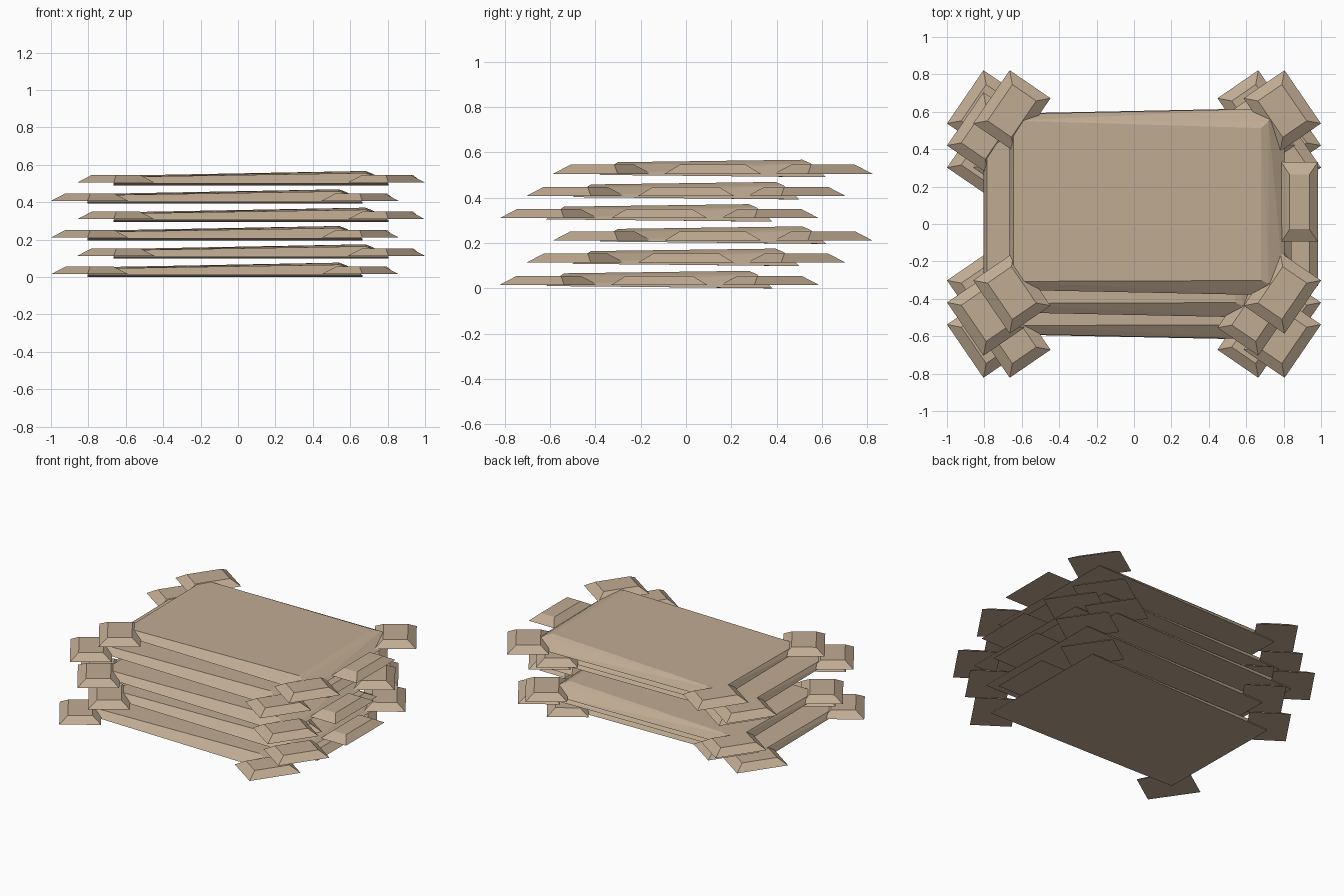
import bpy
import bmesh
from math import radians
from mathutils import Matrix, Vector

cube = bpy.data.objects.get("Cube")
if cube:
    bpy.data.objects.remove(cube, do_unlink=True)

# Single sandy colour
sand = bpy.data.materials.new("sand_tan")
sand.use_nodes = True
colour = (0.53, 0.41, 0.29, 1.0)
sand.diffuse_color = colour
bsdf = next(n for n in sand.node_tree.nodes if n.type == 'BSDF_PRINCIPLED')
bsdf.inputs["Base Color"].default_value = colour
bsdf.inputs["Roughness"].default_value = 0.9


def hull_mesh(name, points):
    """Flat-faced convex block around the given points."""
    bm = bmesh.new()
    for p in points:
        bm.verts.new(p)
    bmesh.ops.convex_hull(bm, input=bm.verts)
    bmesh.ops.dissolve_limit(bm, angle_limit=radians(1.5), verts=bm.verts, edges=bm.edges)
    bmesh.ops.recalc_face_normals(bm, faces=bm.faces)
    mesh = bpy.data.meshes.new(name)
    bm.to_mesh(mesh)
    bm.free()
    mesh.materials.append(sand)
    return mesh


def bag_mesh(name, width, length, inset_x, inset_y):
    """Tapered bag: a rectangle narrowing to a smaller flat top."""
    x, y = width / 2, length / 2
    return hull_mesh(name, [
        (sx * (x - t * inset_x), sy * (y - t * inset_y), 0.015 + 0.04 * t)
        for t in (0, 1) for sx in (-1, 1) for sy in (-1, 1)])


def place(name, mesh, location, angle=0.0):
    ob = bpy.data.objects.new(name, mesh)
    ob.matrix_world = Matrix.Translation(location) @ Matrix.Rotation(angle, 4, 'Z')
    bpy.context.collection.objects.link(ob)


# Slab stations: x, front y, back y, front z, back z
stations = [
    (-0.735, -0.47, 0.47, 0.01, 0.0),
    (-0.715, -0.425, 0.435, 0.045, 0.052),
    (0.61, -0.42, 0.395, 0.066, 0.077),
    (0.65, -0.435, 0.43, 0.054, 0.062),
    (0.735, -0.50, 0.50, 0.01, 0.0),
]
slab = hull_mesh("slab", [p for x, yf, yb, zf, zb in stations
                          for p in ((x, yf, zf), (x, yb, zb))])
corner_bag = bag_mesh("corner_bag", 0.345, 0.265, 0.055, 0.055)
side_bag = bag_mesh("side_bag", 0.195, 0.425, 0.045, 0.067)

# Six layers, staggered in both directions
for i in range(6):
    origin = Vector((0.07 if i % 2 else -0.07, 0.118 * (i % 3 - 1), 0.098 * i))
    place(f"slab_{i + 1}", slab, origin)
    place(f"side_bag_{i + 1}", side_bag, origin + Vector((0.815, 0, 0)))
    for sx, xname in ((-1, "right"), (1, "left")):
        for sy, yname in ((-1, "front"), (1, "back")):
            place(f"{yname}_{xname}_bag_{i + 1}", corner_bag,
                  origin + Vector((sx * 0.723, sy * 0.487, 0)),
                  radians(-55.6 * sx * sy))
